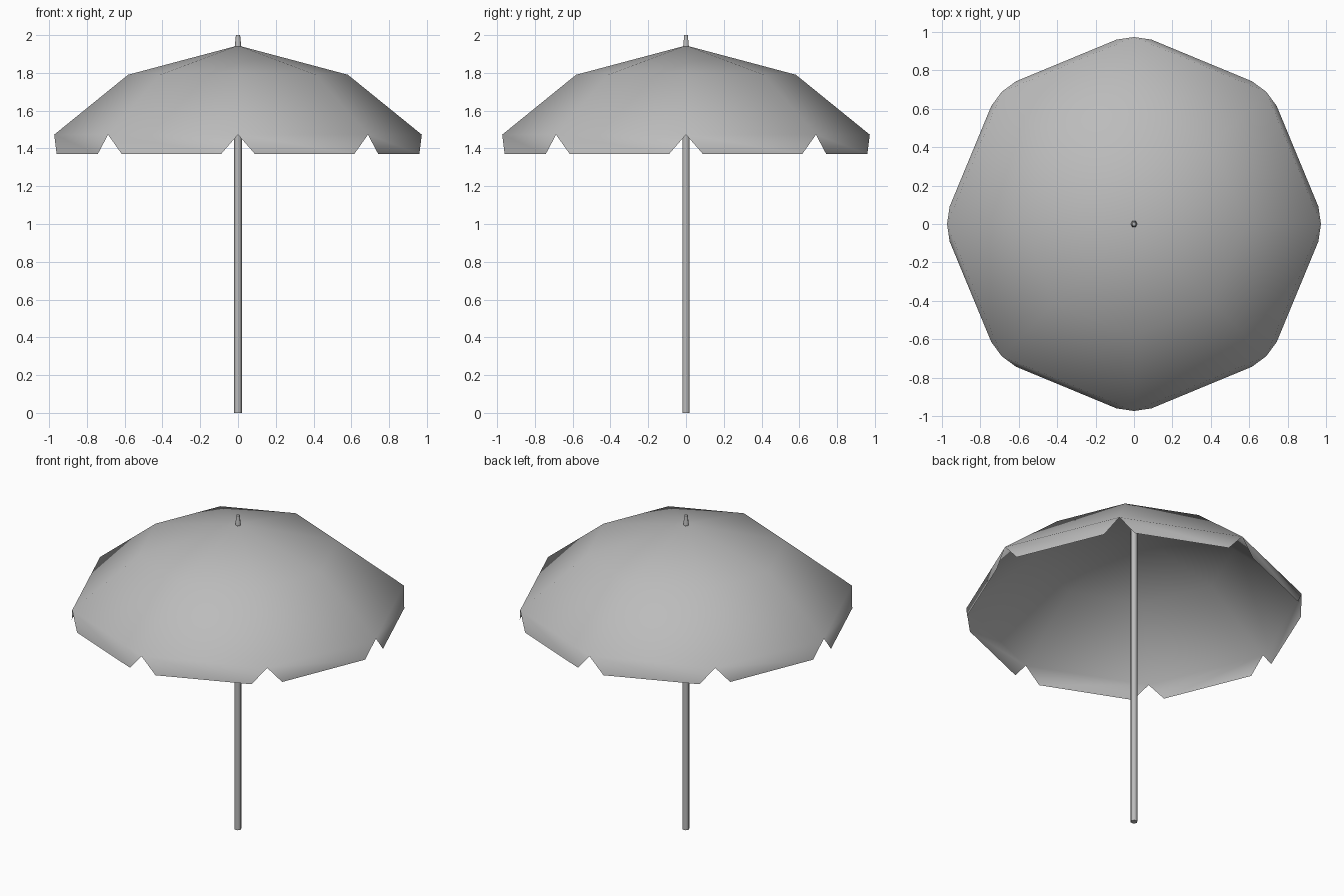
import bpy, bmesh, math
from mathutils import Vector

cube = bpy.data.objects.get("Cube")
if cube:
    bpy.data.objects.remove(cube, do_unlink=True)

grey = bpy.data.materials.new("plain grey")
grey.use_nodes = True
grey.diffuse_color = (0.5, 0.5, 0.5, 1)
grey.node_tree.nodes["Principled BSDF"].inputs["Base Color"].default_value = (0.5, 0.5, 0.5, 1)

SIDES = 8


def finish(name, bm, angle):
    """Turn a bmesh into a named, smoothly shaded object."""
    mesh = bpy.data.meshes.new(name)
    bm.to_mesh(mesh)
    bm.free()
    mesh.materials.append(grey)
    obj = bpy.data.objects.new(name, mesh)
    bpy.context.collection.objects.link(obj)
    bpy.ops.object.select_all(action='DESELECT')
    obj.select_set(True)
    bpy.context.view_layer.objects.active = obj
    bpy.ops.object.shade_smooth_by_angle(angle=math.radians(angle))
    return obj


def polar(radius, angle, z):
    return Vector((radius * math.cos(angle), radius * math.sin(angle), z))


def rod(name, bottom, top, r_bottom, r_top):
    """Six-sided rod standing on the centre axis."""
    bm = bmesh.new()
    bmesh.ops.create_cone(bm, cap_ends=True, segments=6, radius1=r_bottom,
                          radius2=r_top, depth=top - bottom)
    # Put two corners on the x axis
    first = max(bm.verts, key=lambda v: v.co.x + v.co.z * 0.001).co
    turn = -math.atan2(first.y, first.x)
    for v in bm.verts:
        a = math.atan2(v.co.y, v.co.x) + turn
        v.co = polar(v.co.xy.length, a, v.co.z + (top + bottom) / 2)
    finish(name, bm, 65)


# Canopy: apex, rib bend ring, rim ring and hanging flaps with notched corners
bm = bmesh.new()
apex = bm.verts.new((0, 0, 1.945))
angles = [i * math.tau / SIDES for i in range(SIDES)]
bend = [bm.verts.new(polar(0.582, a, 1.79)) for a in angles]
rim = [bm.verts.new(polar(0.973, a, 1.473)) for a in angles]
notch = math.atan2(0.09, 0.96)
hem_radius = math.hypot(0.09, 0.96)
for i, a in enumerate(angles):
    j = (i + 1) % SIDES
    bm.faces.new((apex, bend[i], bend[j]))
    bm.faces.new((bend[i], rim[i], rim[j], bend[j]))
    hem_a = bm.verts.new(polar(hem_radius, a + notch, 1.37))
    hem_b = bm.verts.new(polar(hem_radius, a + math.tau / SIDES - notch, 1.37))
    bm.faces.new((rim[i], hem_a, hem_b, rim[j]))
finish("canopy", bm, 80)

# Pole and the small tip above the canopy
rod("pole", 0.0, 1.94, 0.021, 0.021)
rod("tip", 1.935, 2.0, 0.018, 0.011)
